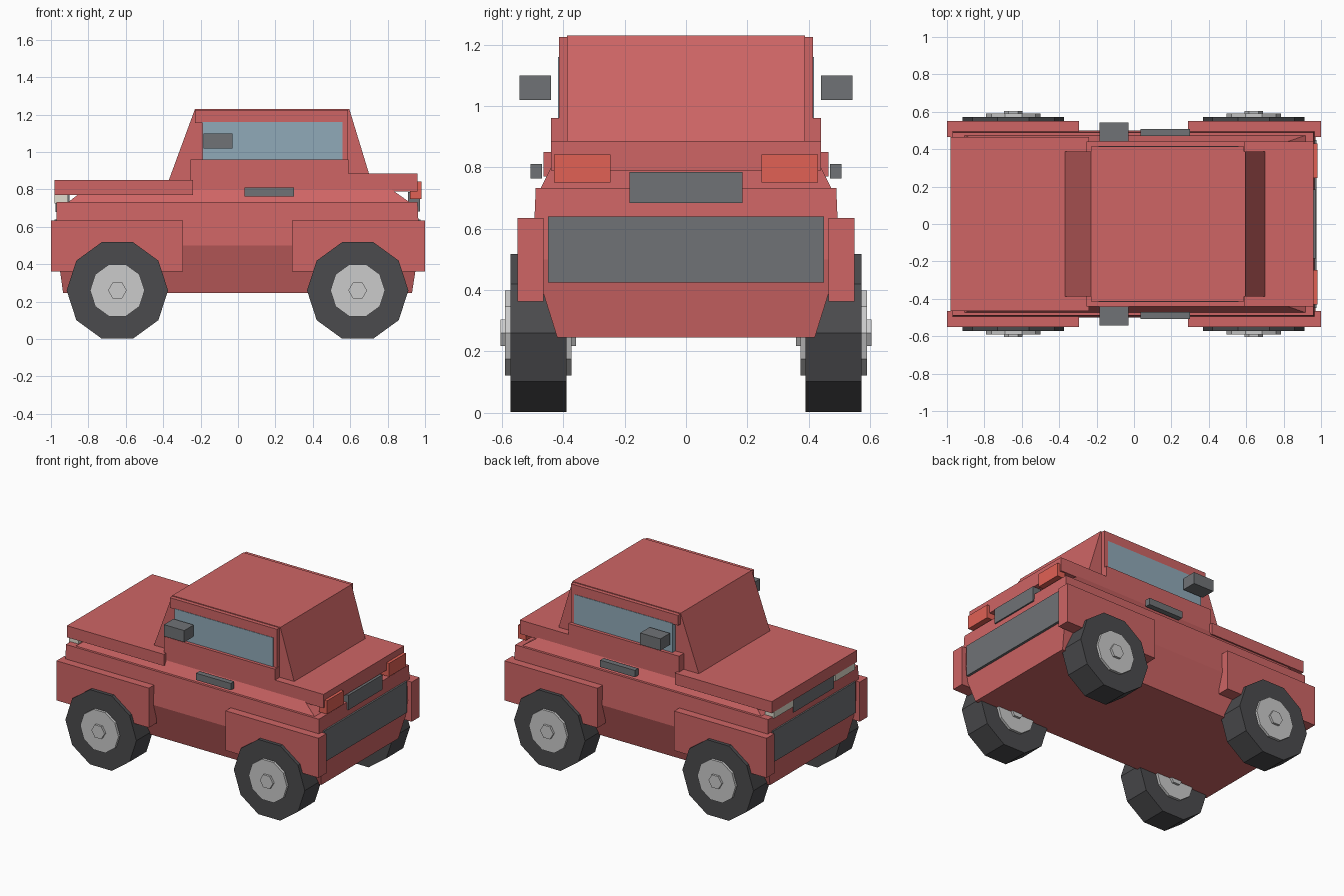
import bpy, bmesh, math

if "Cube" in bpy.data.objects:
    bpy.data.objects.remove(bpy.data.objects["Cube"])


def material(name, rgb):
    m = bpy.data.materials.new(name)
    m.diffuse_color = (*rgb, 1)
    m.use_nodes = True
    m.node_tree.nodes["Principled BSDF"].inputs["Base Color"].default_value = m.diffuse_color
    return m


RED = material("red paint", (0.62, 0.13, 0.13))
LAMP_RED = material("tail red", (0.75, 0.12, 0.09))
CREAM = material("lamp cream", (0.75, 0.72, 0.62))
GLASS = material("glass", (0.28, 0.40, 0.48))
DARK = material("dark trim", (0.16, 0.17, 0.18))
TYRE = material("tyre rubber", (0.07, 0.07, 0.075))
RIM = material("rim metal", (0.6, 0.6, 0.62))


def finish(name, bm, mat):
    bmesh.ops.recalc_face_normals(bm, faces=bm.faces)
    me = bpy.data.meshes.new(name)
    bm.to_mesh(me)
    bm.free()
    me.materials.append(mat)
    ob = bpy.data.objects.new(name, me)
    bpy.context.collection.objects.link(ob)
    return ob


def loft(name, rings, mat):
    """Stack of rectangles, each (z, x0, x1, y0, y1)."""
    bm = bmesh.new()
    loops = [[bm.verts.new(p) for p in ((a, c, z), (b, c, z), (b, d, z), (a, d, z))]
             for z, a, b, c, d in rings]
    for lo, hi in zip(loops, loops[1:]):
        for i in range(4):
            j = (i + 1) % 4
            bm.faces.new((lo[i], lo[j], hi[j], hi[i]))
    bm.faces.new(loops[0])
    bm.faces.new(loops[-1])
    return finish(name, bm, mat)


def box(name, x, y, z, mat):
    return loft(name, [(z[0], *x, *y), (z[1], *x, *y)], mat)


def pair(name, x, y, z, mat):
    for side, s in (("right", -1), ("left", 1)):
        box(f"{name}_{side}", x, sorted((s * y[0], s * y[1])), z, mat)


def disc(name, sides, radius, x, y, z, mat):
    """Polygonal cylinder along y, with a corner pointing along x."""
    bm = bmesh.new()
    ring = [[bm.verts.new((x + radius * math.cos(k * math.tau / sides), yy,
                           z + radius * math.sin(k * math.tau / sides)))
             for k in range(sides)] for yy in y]
    for i in range(sides):
        j = (i + 1) % sides
        bm.faces.new((ring[0][i], ring[0][j], ring[1][j], ring[1][i]))
    bm.faces.new(ring[0])
    bm.faces.new(ring[1])
    return finish(name, bm, mat)


# Lower body and the tapered shoulder above it
loft("lower_body", [(0.245, -0.935, 0.93, -0.42, 0.42), (0.50, -0.97, 0.97, -0.50, 0.50),
                    (0.733, -0.97, 0.96, -0.49, 0.49)], RED)
loft("shoulder", [(0.73, -0.91, 0.92, -0.475, 0.475), (0.80, -0.82, 0.82, -0.44, 0.44)], RED)

# Hood, rear deck, upper doors and cabin
box("hood", (-0.98, -0.24), (-0.465, 0.465), (0.77, 0.85), RED)
box("rear_deck", (0.55, 0.96), (-0.44, 0.44), (0.79, 0.885), RED)
box("upper_doors", (-0.255, 0.59), (-0.44, 0.44), (0.79, 0.96), RED)
loft("cabin", [(0.80, -0.388, 0.726, -0.388, 0.388), (1.23, -0.23, 0.595, -0.388, 0.388)], RED)

# Side windows with roof rail and rear pillar
pair("side_window", (-0.19, 0.56), (0.38, 0.418), (0.95, 1.16), GLASS)
pair("roof_rail", (-0.23, 0.585), (0.38, 0.415), (1.155, 1.225), RED)
pair("rear_pillar", (0.555, 0.588), (0.38, 0.415), (0.95, 1.225), RED)

# Mirrors and door handles
pair("mirror", (-0.185, -0.03), (0.44, 0.543), (1.02, 1.10), DARK)
pair("door_handle", (0.035, 0.30), (0.47, 0.507), (0.763, 0.81), DARK)

# Fenders
pair("front_fender", (-1.0, -0.295), (0.465, 0.55), (0.362, 0.635), RED)
pair("rear_fender", (0.29, 1.0), (0.465, 0.55), (0.362, 0.635), RED)

# Bumper panels, centre plates and lamps
box("front_bumper", (-0.98, -0.93), (-0.45, 0.45), (0.425, 0.64), DARK)
box("rear_bumper", (0.93, 0.975), (-0.45, 0.45), (0.425, 0.64), DARK)
box("front_plate", (-0.975, -0.90), (-0.22, 0.22), (0.68, 0.785), DARK)
box("rear_plate", (0.91, 0.972), (-0.185, 0.185), (0.683, 0.785), DARK)
pair("headlight", (-0.98, -0.91), (0.23, 0.44), (0.725, 0.79), CREAM)
pair("tail_light", (0.92, 0.98), (0.247, 0.43), (0.75, 0.842), LAMP_RED)

# Wheels
for end, x in (("front", -0.645), ("rear", 0.64)):
    for side, s in (("right", -1), ("left", 1)):
        tag = f"{end}_{side}"
        for part, sides, r, y0, y1, mat in (("tyre", 10, 0.271, 0.39, 0.573, TYRE),
                                            ("rim", 10, 0.146, 0.373, 0.59, RIM),
                                            ("hub_cap", 6, 0.05, 0.358, 0.605, RIM)):
            disc(f"{part}_{tag}", sides, r, x, (s * y0, s * y1), 0.26, mat)
